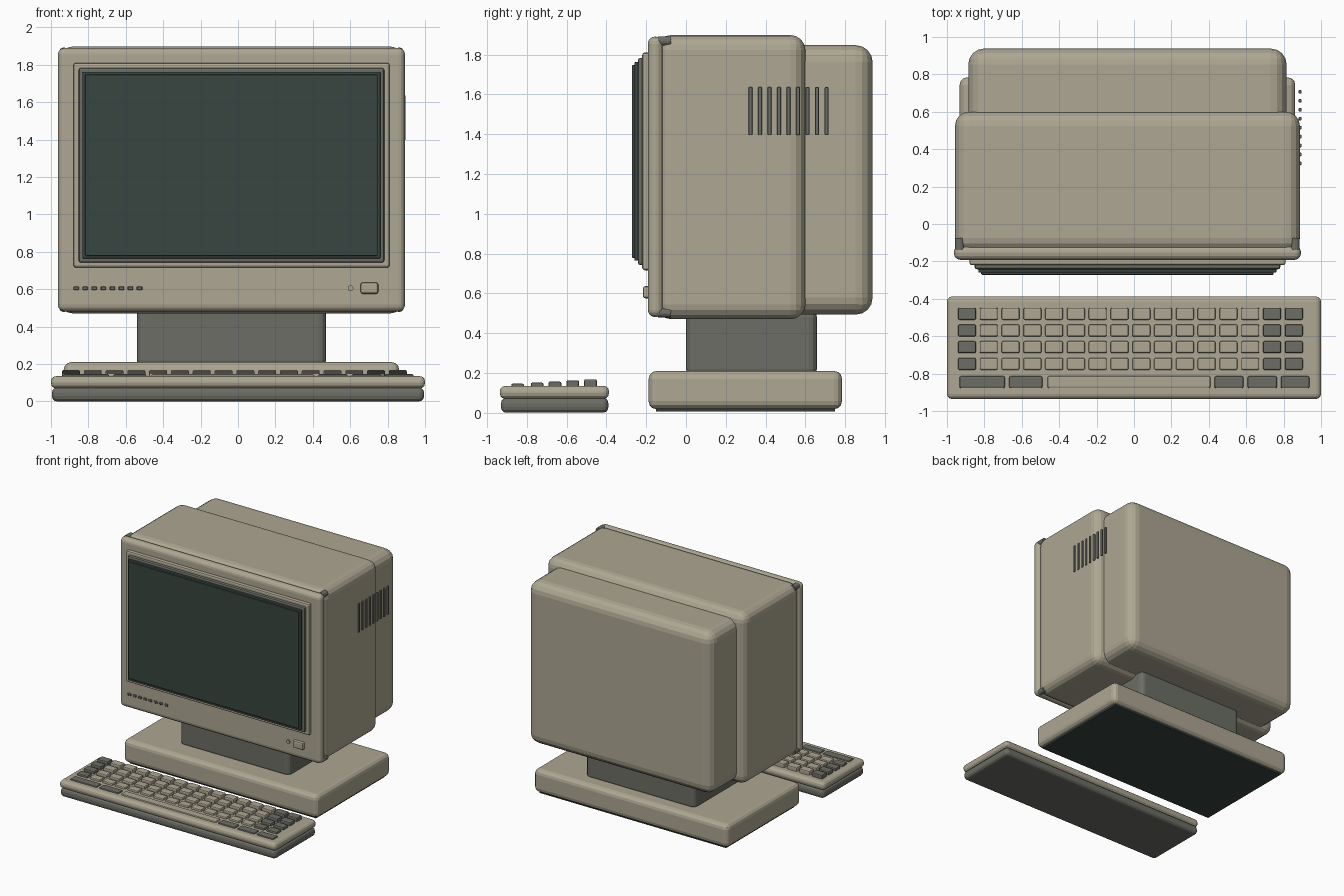
import bpy
import math

cube = bpy.data.objects.get("Cube")
if cube:
    bpy.data.objects.remove(cube, do_unlink=True)


def material(name, rgb):
    mat = bpy.data.materials.new(name)
    mat.use_nodes = True
    mat.diffuse_color = (*rgb, 1)
    mat.node_tree.nodes["Principled BSDF"].inputs["Base Color"].default_value = (*rgb, 1)
    return mat


beige = material("warm beige", (0.42, 0.385, 0.29))
grey = material("dark grey", (0.15, 0.155, 0.13))
glass = material("dark green glass", (0.04, 0.06, 0.05))


def box(name, x, y, z, mat, bevel=0.0, segments=3):
    """Rounded box spanning the (min, max) ranges x, y and z."""
    spans = (x, y, z)
    bpy.ops.mesh.primitive_cube_add(size=1, location=[(a + b) / 2 for a, b in spans])
    ob = bpy.context.object
    ob.name = name
    ob.scale = [b - a for a, b in spans]
    bpy.ops.object.transform_apply(location=False, rotation=False, scale=True)
    ob.data.materials.append(mat)
    if bevel:
        mod = ob.modifiers.new("rounding", "BEVEL")
        mod.width = bevel
        mod.segments = segments
    return ob


def rod(name, x, z, y, radius, mat):
    """Cylinder lying along y."""
    bpy.ops.mesh.primitive_cylinder_add(
        vertices=16, radius=radius, depth=y[1] - y[0],
        location=(x, sum(y) / 2, z), rotation=(math.pi / 2, 0, 0))
    ob = bpy.context.object
    ob.name = name
    ob.data.materials.append(mat)
    return ob


MID = -0.035  # centre line of the monitor


def centred(half):
    return (MID - half, MID + half)


# Stand
box("base_foot_pad", centred(0.86), (-0.15, 0.75), (0.006, 0.04), glass)
box("base", centred(0.897), (-0.188, 0.784), (0.018, 0.21), beige, 0.04)
box("neck", centred(0.506), (0.0, 0.658), (0.18, 0.52), grey, 0.04)

# Monitor shell
box("main_housing", centred(0.922), (-0.15, 0.60), (0.47, 1.898), beige, 0.075, 4)
box("rear_housing", centred(0.851), (0.45, 0.938), (0.493, 1.847), beige, 0.085, 4)
box("front_bezel", centred(0.928), (-0.192, -0.115), (0.481, 1.89), beige, 0.036, 4)

# Corner fasteners behind the bezel
for side in (-1, 1):
    for z in (0.502, 1.868):
        rod("corner_fastener", MID + side * 0.897, z, (-0.14, -0.075), 0.024, grey)

# Stepped screen surround and glass
box("screen_frame", centred(0.845), (-0.22, -0.17), (0.716, 1.81), beige, 0.012, 2)
box("screen_inner_frame", centred(0.817), (-0.242, -0.2), (0.742, 1.783), grey, 0.012, 2)
box("screen_rim", centred(0.797), (-0.26, -0.22), (0.764, 1.762), glass, 0.006, 2)
box("screen_glass", centred(0.782), (-0.272, -0.24), (0.778, 1.748), glass, 0.006, 2)

# Front controls
for i in range(8):
    x = -0.865 + i * 0.0483
    box("control_slot", (x - 0.015, x + 0.015), (-0.2, -0.18), (0.595, 0.615), grey, 0.004, 1)
rod("indicator_lamp", 0.602, 0.605, (-0.204, -0.18), 0.015, beige)
box("power_button", (0.655, 0.75), (-0.217, -0.18), (0.575, 0.636), beige, 0.012, 2)

# Side vent ribs
for i in range(9):
    y = 0.324 + i * 0.0478
    box("vent_rib", (0.88, 0.896), (y - 0.01, y + 0.01), (1.395, 1.637), grey, 0.006, 2)

# Keyboard body
box("keyboard_tray", (-0.995, 0.995), (-0.93, -0.39), (0.0, 0.075), grey, 0.028)
box("keyboard_top", (-1, 1), (-0.936, -0.387), (0.07, 0.135), beige, 0.028)


def key(name, x, y, top, mat):
    box(name, x, (y - 0.032, y + 0.032), (0.11, top), mat, 0.008, 2)


# Four main rows, rising to the back
for row in range(4):
    y = -0.748 + row * 0.0893
    for col in range(16):
        x = -0.893 + col * 0.1165
        edge = col == 0 or col > 13
        key("key", (x - 0.048, x + 0.048), y, 0.151 + row * 0.0057, grey if edge else beige)

# Bottom row
for x in ((-0.933, -0.69), (-0.667, -0.49), (0.43, 0.585), (0.608, 0.765), (0.785, 0.938)):
    key("modifier_key", x, -0.846, 0.146, grey)
key("space_bar", (-0.463, 0.408), -0.846, 0.146, beige)
